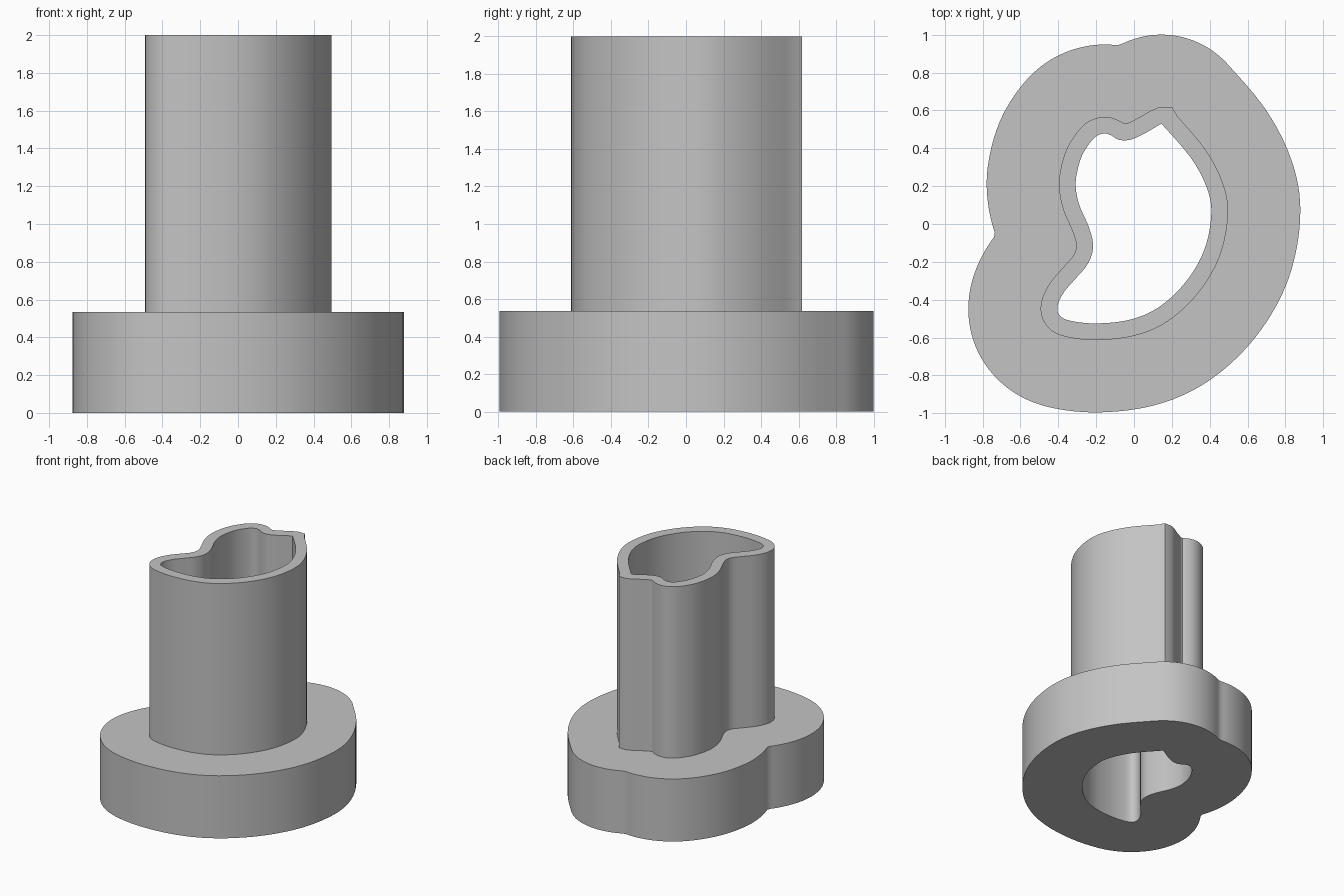
import bpy, bmesh, math
from mathutils import Vector

cube = bpy.data.objects.get("Cube")
if cube:
    bpy.data.objects.remove(cube, do_unlink=True)

WALL, FLANGE = 0.088, 0.47
BASE_TOP, TOP = 0.535, 2.0

# Bore outline, counterclockwise, starting and ending at its one sharp corner
BORE = [Vector(p) for p in (
    (0.145, 0.53), (0.05, 0.475), (-0.02, 0.445), (-0.08, 0.445),
    (-0.125, 0.47), (-0.165, 0.477), (-0.215, 0.45), (-0.275, 0.36),
    (-0.305, 0.25), (-0.305, 0.17), (-0.285, 0.09), (-0.245, 0.0),
    (-0.22, -0.08), (-0.22, -0.15), (-0.25, -0.22), (-0.31, -0.29),
    (-0.37, -0.36), (-0.403, -0.43), (-0.395, -0.48), (-0.34, -0.51),
    (-0.2, -0.525), (-0.02, -0.505), (0.13, -0.44), (0.27, -0.31),
    (0.37, -0.14), (0.408, 0.05), (0.385, 0.19), (0.30, 0.35))]


def smooth_path(points, steps=5):
    """Smooth curve through the points, sharp where it closes."""
    pts = [points[0]] + points + [points[0]] * 2
    out = []
    for a, b, c, d in zip(pts, pts[1:], pts[2:], pts[3:]):
        for i in range(steps):
            t = i / steps
            out.append(0.5 * (2 * b + (c - a) * t
                              + (2 * a - 5 * b + 4 * c - d) * t ** 2
                              + (3 * b - a - 3 * c + d) * t ** 3))
    return out


def offset(path, dist):
    """Parallel outline with a squared-off corner at the first point."""
    corner = path[0]
    out = [corner + Vector((0.055, dist)), corner + Vector((-0.01, dist))]
    for i in range(1, len(path)):
        t = (path[(i + 1) % len(path)] - path[i - 1]).normalized()
        out.append(path[i] + dist * Vector((t.y, -t.x)))
    return out


def rounded_offset(path, dist, count=200):
    """Outer edge of a disc swept along the path, found along rays."""
    out = []
    for i in range(count):
        a = math.tau * i / count
        u = Vector((math.cos(a), math.sin(a)))
        reach = 0
        for p in path:
            side = p.x * u.y - p.y * u.x
            if abs(side) < dist:
                reach = max(reach, p.dot(u) + math.sqrt(dist ** 2 - side ** 2))
        out.append(u * reach)
    return out


bore = smooth_path(BORE)
tube = offset(bore, WALL)
base = rounded_offset(bore, FLANGE)

bm = bmesh.new()


def loop(outline, z):
    verts = [bm.verts.new((p.x, p.y, z)) for p in outline]
    edges = [bm.edges.new((v, verts[i - 1])) for i, v in enumerate(verts)]
    return verts, edges


def wall(low, high):
    for i in range(len(low[0])):
        bm.faces.new((low[0][i - 1], low[0][i], high[0][i], high[0][i - 1]))


def cap(outer, inner):
    bmesh.ops.triangle_fill(bm, use_beauty=True, edges=outer[1] + inner[1])


# Flange, tube and through bore
base_low, base_high = loop(base, 0), loop(base, BASE_TOP)
tube_low, tube_high = loop(tube, BASE_TOP), loop(tube, TOP)
bore_low, bore_high = loop(bore, 0), loop(bore, TOP)
cap(base_low, bore_low)
cap(base_high, tube_low)
cap(tube_high, bore_high)
wall(base_low, base_high)
wall(tube_low, tube_high)
wall(bore_low, bore_high)
bmesh.ops.recalc_face_normals(bm, faces=bm.faces[:])

mesh = bpy.data.meshes.new("flanged_tube")
bm.to_mesh(mesh)
bm.free()
obj = bpy.data.objects.new("flanged_tube", mesh)
bpy.context.collection.objects.link(obj)

# Plain grey
grey = bpy.data.materials.new("plain grey")
grey.use_nodes = True
colour = (0.55, 0.55, 0.55, 1)
grey.diffuse_color = colour
grey.node_tree.nodes["Principled BSDF"].inputs["Base Color"].default_value = colour
mesh.materials.append(grey)

bpy.ops.object.select_all(action="DESELECT")
obj.select_set(True)
bpy.context.view_layer.objects.active = obj
bpy.ops.object.shade_smooth_by_angle(angle=math.radians(25))
